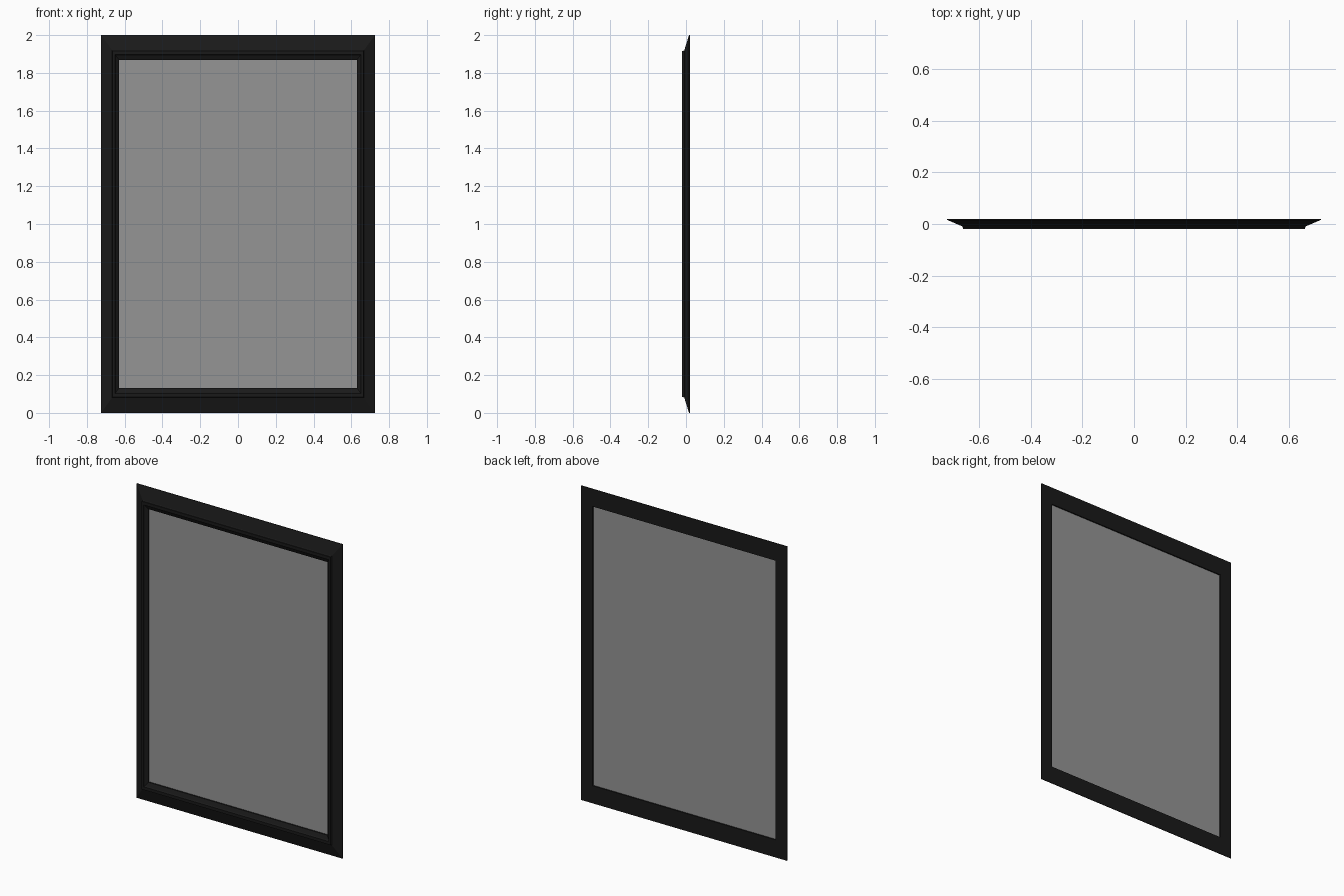
import bpy, bmesh

if "Cube" in bpy.data.objects:
    bpy.data.objects.remove(bpy.data.objects["Cube"])

HALF_W, HALF_H = 0.725, 1.0


def material(name, value):
    m = bpy.data.materials.new(name)
    m.diffuse_color = (value, value, value, 1)
    m.use_nodes = True
    m.node_tree.nodes["Principled BSDF"].inputs["Base Color"].default_value = m.diffuse_color
    return m


def add_object(name, bm, mat):
    bmesh.ops.recalc_face_normals(bm, faces=bm.faces)
    mesh = bpy.data.meshes.new(name)
    bm.to_mesh(mesh)
    bm.free()
    mesh.materials.append(mat)
    obj = bpy.data.objects.new(name, mesh)
    bpy.context.collection.objects.link(obj)
    return obj


def ring(bm, inset, y):
    # rectangular loop; the inset is stretched with the height of the frame
    k = 1 - inset / HALF_W
    return [bm.verts.new((sx * HALF_W * k, y, HALF_H + sz * HALF_H * k))
            for sx, sz in ((-1, -1), (1, -1), (1, 1), (-1, 1))]


# Moulding cross-section: (inset from outer edge, depth)
profile = [(0, 0.02), (0, 0.016), (0.058, -0.009), (0.061, -0.014),
           (0.061, -0.02), (0.075, -0.02), (0.079, -0.012), (0.095, -0.002),
           (0.095, 0.006), (0.081, 0.006), (0.081, 0.02)]

# Mitred frame
bm = bmesh.new()
loops = [ring(bm, t, y) for t, y in profile]
for a, b in zip(loops, loops[1:] + loops[:1]):
    for i in range(4):
        j = (i + 1) % 4
        bm.faces.new((a[i], a[j], b[j], b[i]))
add_object("frame", bm, material("black_lacquer", 0.01))

# Flat panel seated in the rear rebate
bm = bmesh.new()
front, back = ring(bm, 0.081, 0.007), ring(bm, 0.081, 0.012)
bm.faces.new(front)
bm.faces.new(back)
for i in range(4):
    j = (i + 1) % 4
    bm.faces.new((front[i], front[j], back[j], back[i]))
add_object("panel", bm, material("panel_grey", 0.3))
